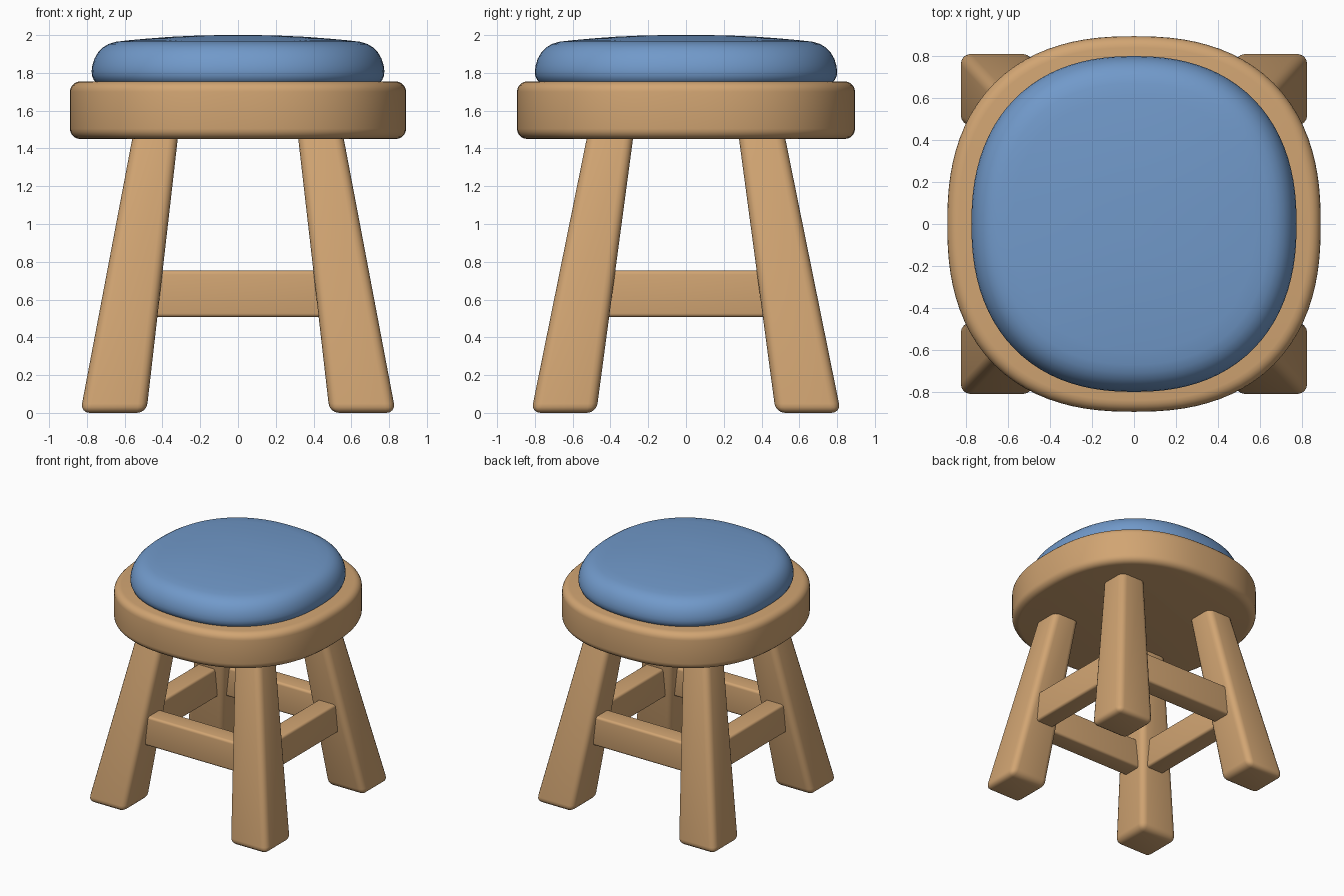
import bpy, bmesh, math

if "Cube" in bpy.data.objects:
    bpy.data.objects.remove(bpy.data.objects["Cube"])


def material(name, color):
    m = bpy.data.materials.new(name)
    m.diffuse_color = (*color, 1)
    m.use_nodes = True
    m.node_tree.nodes["Principled BSDF"].inputs["Base Color"].default_value = m.diffuse_color
    return m


wood = material("light wood", (0.64, 0.375, 0.17))
fabric = material("blue fabric", (0.165, 0.32, 0.59))


def finish(bm, name, mat, angle):
    bmesh.ops.recalc_face_normals(bm, faces=bm.faces)
    me = bpy.data.meshes.new(name)
    bm.to_mesh(me)
    bm.free()
    me.materials.append(mat)
    ob = bpy.data.objects.new(name, me)
    bpy.context.collection.objects.link(ob)
    bpy.context.view_layer.objects.active = ob
    ob.select_set(True)
    bpy.ops.object.shade_smooth_by_angle(angle=math.radians(angle))
    ob.select_set(False)
    return ob


def rounded_disc(name, a, b, power, profile, mat, n=96):
    """Stack superellipse rings; profile is (inset, z) from bottom to top."""
    bm = bmesh.new()
    rings = []
    for inset, z in profile:
        ring = []
        for i in range(n):
            t = 2 * math.pi * i / n
            c, s = math.cos(t), math.sin(t)
            r = (abs(c) ** power + abs(s) ** power) ** (-1 / power)
            ring.append(bm.verts.new(((a - inset) * c * r, (b - inset) * s * r, z)))
        rings.append(ring)
    for lo, hi in zip(rings, rings[1:]):
        for i in range(n):
            j = (i + 1) % n
            bm.faces.new((lo[i], lo[j], hi[j], hi[i]))
    bm.faces.new(rings[0])
    bm.faces.new(rings[-1])
    return finish(bm, name, mat, 40)


def tapered_block(name, bottom, top, mat, bevel):
    """Box between two rectangles (x0, x1, y0, y1, z), with rounded edges."""
    bm = bmesh.new()
    quads = []
    for x0, x1, y0, y1, z in (bottom, top):
        quads.append([bm.verts.new(p) for p in
                      ((x0, y0, z), (x1, y0, z), (x1, y1, z), (x0, y1, z))])
    lo, hi = quads
    bm.faces.new(lo)
    bm.faces.new(hi)
    for i in range(4):
        j = (i + 1) % 4
        bm.faces.new((lo[i], lo[j], hi[j], hi[i]))
    bmesh.ops.recalc_face_normals(bm, faces=bm.faces)
    bmesh.ops.bevel(bm, geom=bm.edges[:], offset=bevel, segments=4,
                    profile=0.5, affect='EDGES', clamp_overlap=True)
    return finish(bm, name, mat, 40)


# Seat: thick wooden slab with rounded rims
R = 0.055
arc = [(R * (1 - math.sin(k * math.pi / 10)), R * (1 - math.cos(k * math.pi / 10)))
       for k in range(6)]
seat_profile = [(i, 1.45 + h) for i, h in arc] + [(i, 1.755 - h) for i, h in reversed(arc)]
rounded_disc("seat", 0.89, 0.895, 2.4, seat_profile, wood)

# Cushion: puffy pad with a gently domed top
cushion_profile = [(0.03, 1.745), (0.012, 1.762), (0.002, 1.785), (0, 1.81), (0.004, 1.84),
                   (0.015, 1.875), (0.035, 1.91), (0.06, 1.935), (0.09, 1.953),
                   (0.13, 1.965), (0.2, 1.973), (0.3, 1.982), (0.42, 1.991),
                   (0.55, 1.997), (0.68, 2.0), (0.75, 2.0)]
rounded_disc("cushion", 0.775, 0.80, 2.3, cushion_profile, fabric)


def span(s, inner, outer):
    return tuple(sorted((s * inner, s * outer)))


# Four splayed, tapered legs
for sy, row in ((-1, "front"), (1, "back")):
    for sx, side in ((-1, "left"), (1, "right")):
        tapered_block(f"{row}_{side}_leg",
                      (*span(sx, 0.485, 0.835), *span(sy, 0.475, 0.82), 0.0),
                      (*span(sx, 0.31, 0.545), *span(sy, 0.27, 0.51), 1.53),
                      wood, 0.05)

# Four stretcher rails joining the legs
for s, row, side in ((-1, "front", "left"), (1, "back", "right")):
    y, x = span(s, 0.455, 0.62), span(s, 0.475, 0.64)
    tapered_block(f"{row}_rail", (-0.5, 0.5, *y, 0.507), (-0.5, 0.5, *y, 0.753), wood, 0.02)
    tapered_block(f"{side}_rail", (*x, -0.48, 0.48, 0.507), (*x, -0.48, 0.48, 0.753), wood, 0.02)
